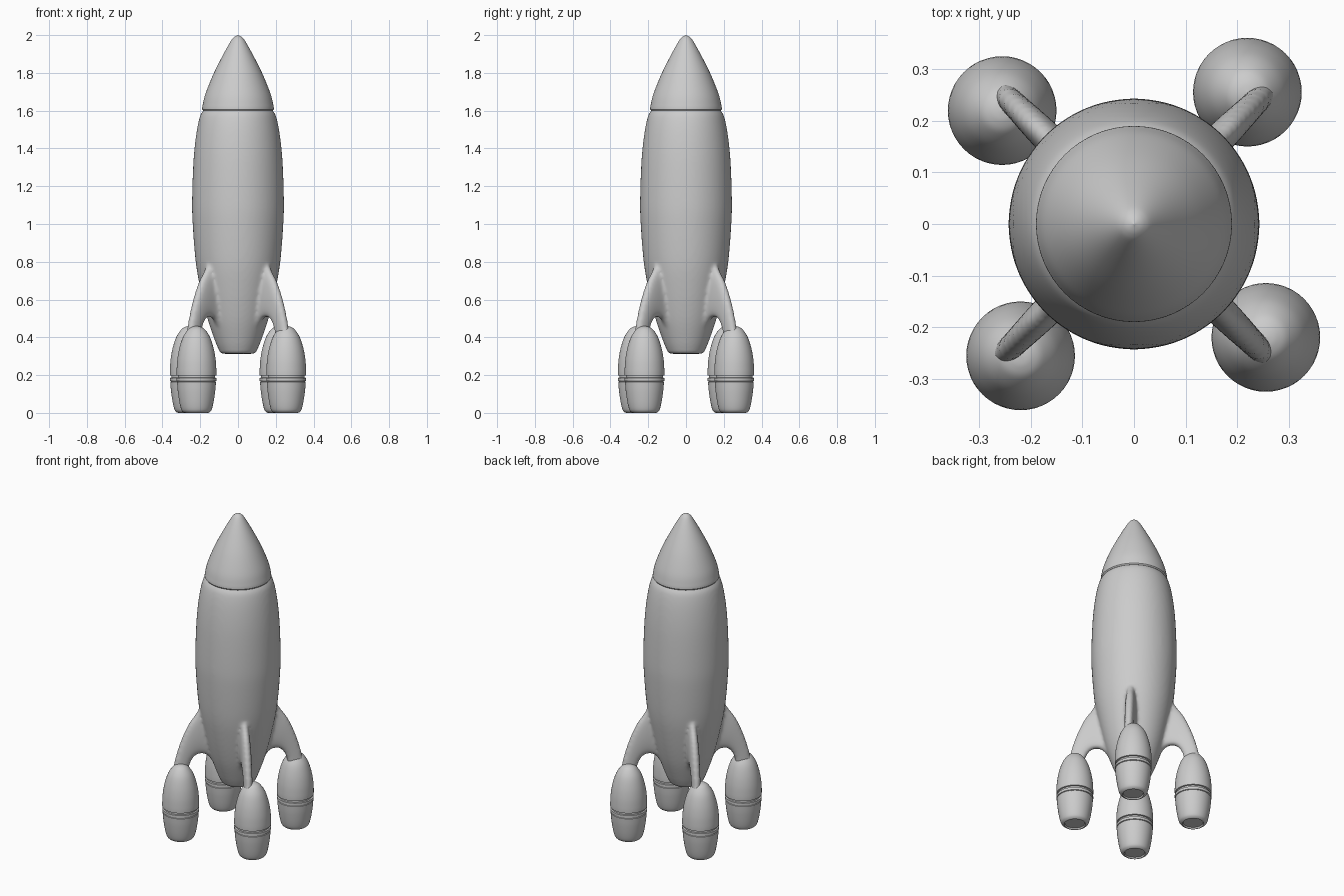
import bpy, bmesh, math
from mathutils import Matrix, Vector

if "Cube" in bpy.data.objects:
    bpy.data.objects.remove(bpy.data.objects["Cube"])


def spline(pts, n=6):
    """Smooth Catmull-Rom curve through points of any dimension."""
    out = []
    for i in range(len(pts) - 1):
        quad = [Vector(pts[max(0, min(len(pts) - 1, i + k))]) for k in (-1, 0, 1, 2)]
        a, b, c, d = quad
        for s in range(n):
            t = s / n
            out.append(0.5 * (2 * b + (c - a) * t + (2 * a - 5 * b + 4 * c - d) * t * t
                              + (3 * b - a - 3 * c + d) * t ** 3))
    return out + [Vector(pts[-1])]


def skin(bm, rings):
    """Bridge rings of points into a closed, capped solid."""
    vs = [[bm.verts.new(p) for p in ring] for ring in rings]
    n = len(vs[0])
    for a, b in zip(vs, vs[1:]):
        for j in range(n):
            bm.faces.new((a[j], a[(j + 1) % n], b[(j + 1) % n], b[j]))
    bm.faces.new(vs[0][::-1])
    bm.faces.new(vs[-1])


def lathe(bm, profile, sides=64):
    skin(bm, [[(max(r, 1e-4) * math.cos(2 * math.pi * j / sides),
                max(r, 1e-4) * math.sin(2 * math.pi * j / sides), z)
               for j in range(sides)] for r, z in profile])


def finish(name, bm, angle=40):
    bmesh.ops.remove_doubles(bm, verts=bm.verts, dist=0.00005)
    bmesh.ops.recalc_face_normals(bm, faces=bm.faces)
    me = bpy.data.meshes.new(name)
    bm.to_mesh(me)
    bm.free()
    ob = bpy.data.objects.new(name, me)
    bpy.context.collection.objects.link(ob)
    bpy.ops.object.select_all(action='DESELECT')
    ob.select_set(True)
    bpy.context.view_layer.objects.active = ob
    bpy.ops.object.shade_smooth_by_angle(angle=math.radians(angle))
    return ob


# Hull: turned body
hull = bmesh.new()
lathe(hull, spline([(0.0, 0.314), (0.085, 0.314), (0.102, 0.335), (0.125, 0.39), (0.162, 0.50),
                    (0.198, 0.65), (0.224, 0.80), (0.24, 1.0), (0.243, 1.13), (0.236, 1.33),
                    (0.222, 1.47), (0.203, 1.565), (0.184, 1.60), (0.15, 1.625), (0.0, 1.63)]))

# Four swept legs: outer r, outer z, inner r, inner z, half thickness
leg = spline([(0.12, 0.85, 0.08, 0.40, 0.033), (0.21, 0.80, 0.13, 0.43, 0.033),
              (0.25, 0.745, 0.17, 0.485, 0.031), (0.287, 0.69, 0.205, 0.506, 0.030),
              (0.325, 0.605, 0.24, 0.502, 0.028), (0.356, 0.51, 0.268, 0.472, 0.026),
              (0.376, 0.42, 0.285, 0.42, 0.025), (0.38, 0.34, 0.29, 0.34, 0.025)])
for k in range(4):
    turn = Matrix.Rotation(math.radians(45 + 90 * k), 3, 'Z')
    rings = []
    for ro, zo, ri, zi, w in leg:
        mid = Vector(((ro + ri) / 2, 0, (zo + zi) / 2))
        half = Vector(((ro - ri) / 2, 0, (zo - zi) / 2))
        ring = []
        for j in range(32):
            a = 2 * math.pi * (j + 0.5) / 32
            s = math.sin(a)
            side = math.copysign(abs(s) ** 0.65, s) * w
            ring.append(turn @ (mid + half * math.cos(a) + Vector((0, side, 0))))
        rings.append(ring)
    skin(hull, rings)

# Fuse legs into the hull with soft fillets
body = finish("hull_with_legs", hull)
remesh = body.modifiers.new("fuse", 'REMESH')
remesh.mode = 'VOXEL'
remesh.voxel_size = 0.009
remesh.use_smooth_shade = True
smooth = body.modifiers.new("fillet", 'SMOOTH')
smooth.factor = 0.5
smooth.iterations = 12

# Nose cone with a small overhanging rim
nose = bmesh.new()
lathe(nose, [(0.0, 1.597), (0.17, 1.597), (0.185, 1.60)]
      + spline([(0.19, 1.607), (0.187, 1.63), (0.172, 1.69), (0.132, 1.79), (0.082, 1.89),
                (0.04, 1.965), (0.02, 1.99), (0.0, 2.0)]))
finish("nose_cone", nose)

# Four engine pods, offset a little around from the legs
pod_profile = ([(0.0, 0.008), (0.056, 0.008), (0.06, 0.0)]
               + spline([(0.068, 0.002), (0.08, 0.016), (0.09, 0.055), (0.099, 0.115), (0.103, 0.163)])
               + [(0.1, 0.165), (0.1, 0.167), (0.105, 0.169), (0.105, 0.185), (0.097, 0.187), (0.097, 0.197)]
               + spline([(0.105, 0.199), (0.105, 0.23), (0.101, 0.285), (0.09, 0.345),
                         (0.071, 0.402), (0.045, 0.441), (0.022, 0.456), (0.0, 0.46)]))
for k in range(4):
    pod = bmesh.new()
    lathe(pod, pod_profile, 48)
    ob = finish(f"engine_pod_{k + 1}", pod, 30)
    a = math.radians(49.3 + 90 * k)
    ob.location = (0.337 * math.cos(a), 0.337 * math.sin(a), 0)
